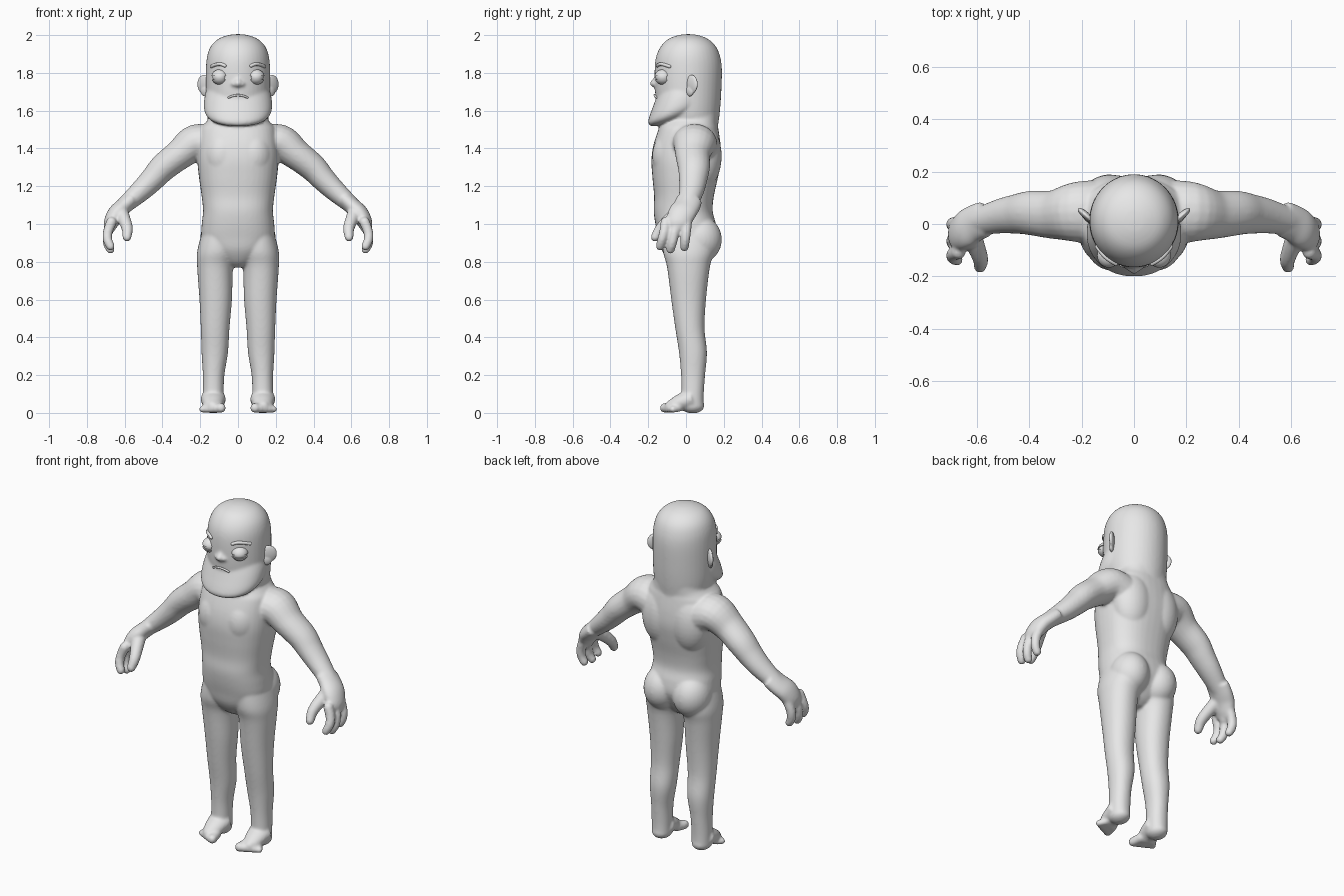
import bpy, bmesh, math
from mathutils import Vector, Matrix

if "Cube" in bpy.data.objects:
    bpy.data.objects.remove(bpy.data.objects["Cube"])

clay = bpy.data.materials.new("light_grey_clay")
clay.use_nodes = True
GREY = (0.8, 0.8, 0.8, 1)
clay.diffuse_color = GREY
clay.node_tree.nodes["Principled BSDF"].inputs["Base Color"].default_value = GREY


def spline(rows, steps=5):
    """Resample rows of numbers along a smooth curve through them."""
    out = []
    for i in range(len(rows) - 1):
        a, b, c, d = (rows[max(i - 1, 0)], rows[i], rows[i + 1], rows[min(i + 2, len(rows) - 1)])
        for k in range(steps):
            t = k / steps
            out.append([q + t / 2 * (r - p + t * (2 * p - 5 * q + 4 * r - s + t * (3 * (q - r) + s - p)))
                        for p, q, r, s in zip(a, b, c, d)])
    return out + [list(rows[-1])]


def skin_rings(bm, rings):
    loops = [[bm.verts.new(p) for p in ring] for ring in rings]
    for lo, hi in zip(loops, loops[1:]):
        for i in range(len(lo)):
            j = (i + 1) % len(lo)
            bm.faces.new((lo[i], lo[j], hi[j], hi[i]))
    bm.faces.new(loops[0][::-1])
    bm.faces.new(loops[-1])


def stack(bm, rows, power=2.0, tilt=0.0, sides=40):
    """Upright form; rows are height, centre x, half width, front y, back y."""
    def bend(v):
        return math.copysign(abs(v) ** (2 / power), v)
    rings = []
    for z, cx, hw, front, back in spline(rows):
        ring = []
        for i in range(sides):
            a = math.tau * i / sides
            y = (front + back) / 2 + bend(math.sin(a)) * (back - front) / 2
            ring.append((cx + hw * bend(math.cos(a)), y, z + tilt * (y + 0.19)))
        rings.append(ring)
    skin_rings(bm, rings)


def ball(bm, centre, radii, turn=0.0):
    m = Matrix.Translation(centre) @ Matrix.Rotation(turn, 4, 'Z') @ Matrix.Diagonal((*radii, 1))
    bmesh.ops.create_uvsphere(bm, u_segments=28, v_segments=18, radius=1, matrix=m)


def tube(bm, rows, side=1, flat=1.0, axis=(0, 1, 0), sides=20):
    """Limb along x, y, z, radius rows with rounded ends."""
    pts = spline([(side * x, y, z, r) for x, y, z, r in rows])
    rings = []
    for i, p in enumerate(pts):
        way = Vector(pts[min(i + 1, len(pts) - 1)][:3]) - Vector(pts[max(i - 1, 0)][:3])
        way.normalize()
        u = Vector(axis)
        u = (u - way * u.dot(way)).normalized()
        v = way.cross(u)
        rings.append([Vector(p[:3]) + p[3] * (u * flat * math.cos(a) + v * math.sin(a))
                      for a in (math.tau * k / sides for k in range(sides))])
    skin_rings(bm, rings)
    for x, y, z, r in (pts[0], pts[-1]):
        ball(bm, (x, y, z), (r, r, r))


def finish(bm, name, voxel=0, smooth=0):
    bmesh.ops.recalc_face_normals(bm, faces=bm.faces)
    me = bpy.data.meshes.new(name)
    bm.to_mesh(me)
    bm.free()
    for p in me.polygons:
        p.use_smooth = len(p.vertices) < 5
    me.materials.append(clay)
    ob = bpy.data.objects.new(name, me)
    bpy.context.collection.objects.link(ob)
    if voxel:
        rm = ob.modifiers.new("blend", 'REMESH')
        rm.mode = 'VOXEL'
        rm.voxel_size = voxel
        rm.use_smooth_shade = True
        sm = ob.modifiers.new("soften", 'SMOOTH')
        sm.factor = 0.5
        sm.iterations = smooth


# Body: torso with neck base and hips
bm = bmesh.new()
stack(bm, [(1.62, 0, .14, -.09, .172), (1.56, 0, .155, -.115, .17), (1.53, 0, .178, -.132, .167),
           (1.5, 0, .2, -.146, .172), (1.42, 0, .212, -.172, .183), (1.34, 0, .215, -.183, .185),
           (1.25, 0, .207, -.178, .17), (1.15, 0, .193, -.169, .148), (1.07, 0, .185, -.171, .141),
           (1.0, 0, .192, -.162, .158), (.93, 0, .192, -.146, .162), (.86, 0, .15, -.128, .13),
           (.8, 0, .085, -.09, .09), (.77, 0, .04, -.05, .05)], power=2.4)

for s in (1, -1):
    # Chest, shoulder blades and buttocks
    ball(bm, (s * .08, -.07, 1.36), (.105, .109, .14))
    ball(bm, (s * .09, .085, 1.36), (.12, .104, .18))
    ball(bm, (s * .095, .072, .918), (.106, .118, .125))
    # Legs
    stack(bm, [(.99, s * .095, .085, -.12, .14), (.86, s * .11, .105, -.122, .148),
               (.77, s * .121, .095, -.1, .126), (.6, s * .118, .086, -.078, .106),
               (.45, s * .121, .076, -.057, .098), (.32, s * .123, .07, -.037, .111),
               (.2, s * .129, .057, -.026, .101), (.1, s * .131, .055, -.024, .094),
               (.04, s * .131, .054, -.025, .094)], power=2.15)
    # Arms
    tube(bm, [(.14, .045, 1.41, .108), (.225, .045, 1.427, .1), (.31, .036, 1.367, .081),
              (.395, .042, 1.3, .074), (.45, .038, 1.24, .066), (.51, .03, 1.18, .058),
              (.6, .008, 1.1, .045)], s, flat=1.15)
    # Palms
    tube(bm, [(.57, .018, 1.127, .044), (.61, .002, 1.09, .045), (.645, -.022, 1.055, .046),
              (.67, -.04, 1.01, .041), (.679, -.047, .98, .031)], s, flat=1.6)
    # Fingers
    for base, lean, drop in ((-.107, -.03, .005), (-.052, -.03, -.012), (.004, -.012, 0)):
        tube(bm, [(.67, base, 1.01, .028), (.69, base + lean * .3, .955, .026),
                  (.69, base + lean * .7, .91 + drop, .025),
                  (.675, base + lean, .877 + drop, .023)], s)
    # Thumbs
    tube(bm, [(.625, -.03, 1.07, .04), (.603, -.085, 1.025, .035),
              (.586, -.135, .975, .03), (.588, -.163, .93, .024)], s)
    # Feet: heel, instep and five toes
    ball(bm, (s * .131, .035, .038), (.055, .063, .041))
    tube(bm, [(.131, .03, .075, .053), (.132, -.03, .055, .045), (.134, -.08, .034, .033)],
         s, flat=1.3, axis=(1, 0, 0))
    for k in range(5):
        r = .026 - .0018 * k
        tube(bm, [(.1 + .016 * k, -.06 + .006 * k, r + .006, r),
                  (.09 + .0245 * k, -.113 + .011 * k, r, r)], s, axis=(1, 0, 0))

# Head: skull, then the heavy jaw
stack(bm, [(2.005, 0, .012, 0, .024), (1.999, 0, .055, -.043, .067), (1.979, 0, .106, -.094, .117),
           (1.942, 0, .143, -.132, .157), (1.89, 0, .163, -.157, .18), (1.82, 0, .17, -.166, .19),
           (1.7, 0, .171, -.164, .187), (1.6, 0, .167, -.15, .18), (1.52, 0, .153, -.12, .17),
           (1.42, 0, .14, -.1, .158)])
stack(bm, [(1.72, 0, .145, -.135, .12), (1.66, 0, .168, -.158, .12), (1.615, 0, .179, -.176, .12),
           (1.57, 0, .18, -.194, .11), (1.54, 0, .165, -.201, .08), (1.519, 0, .133, -.188, .05),
           (1.51, 0, .085, -.16, .02)], power=2.15, tilt=.26)
# Nose
tube(bm, [(0, -.148, 1.79, .011), (0, -.16, 1.765, .015), (0, -.17, 1.745, .021)])
for s in (1, -1):
    ball(bm, (s * .021, -.162, 1.741), (.017, .017, .015))
finish(bm, "body", .007, 11)


def face_y(x):
    return .012 - .175 * math.sqrt(1 - (x / .167) ** 2)


# Mouth with downturned corners
bm = bmesh.new()
tube(bm, [(x, face_y(x) - .003, 1.682 - 5 * x * x, .0055) for x in (-.05, -.025, 0, .025, .05)],
     axis=(0, 0, 1), sides=12)
finish(bm, "mouth")

for s, label in ((1, "left"), (-1, "right")):
    # Eyeball with heavy upper lid and lower lid
    eye = (s * .096, -.12, 1.778)
    bm = bmesh.new()
    ball(bm, eye, (.039, .041, .036))
    finish(bm, label + "_eye")
    for part, cut, up in (("upper_lid", 1.783, 1), ("lower_lid", 1.766, -1)):
        bm = bmesh.new()
        ball(bm, eye, (.045, .047, .041))
        res = bmesh.ops.bisect_plane(bm, geom=bm.verts[:] + bm.edges[:] + bm.faces[:],
                                     plane_co=(0, 0, cut), plane_no=(0, 0, -up), clear_outer=True)
        rim = [e for e in res["geom_cut"] if isinstance(e, bmesh.types.BMEdge)]
        bmesh.ops.contextual_create(bm, geom=rim)
        finish(bm, label + "_" + part)
    # Brow
    bm = bmesh.new()
    tube(bm, [(x, face_y(x) - .004, z, .009) for x, z in
              ((.07, 1.838), (.092, 1.846), (.115, 1.844), (.14, 1.834))],
         s, axis=(0, 0, 1), sides=12)
    finish(bm, label + "_brow")
    # Ear: swept-back shell
    bm = bmesh.new()
    ball(bm, (s * .18, .03, 1.74), (.046, .014, .05), s * .72)
    ball(bm, (s * .174, .02, 1.705), (.03, .013, .03), s * .72)
    finish(bm, label + "_ear", .004, 4)
